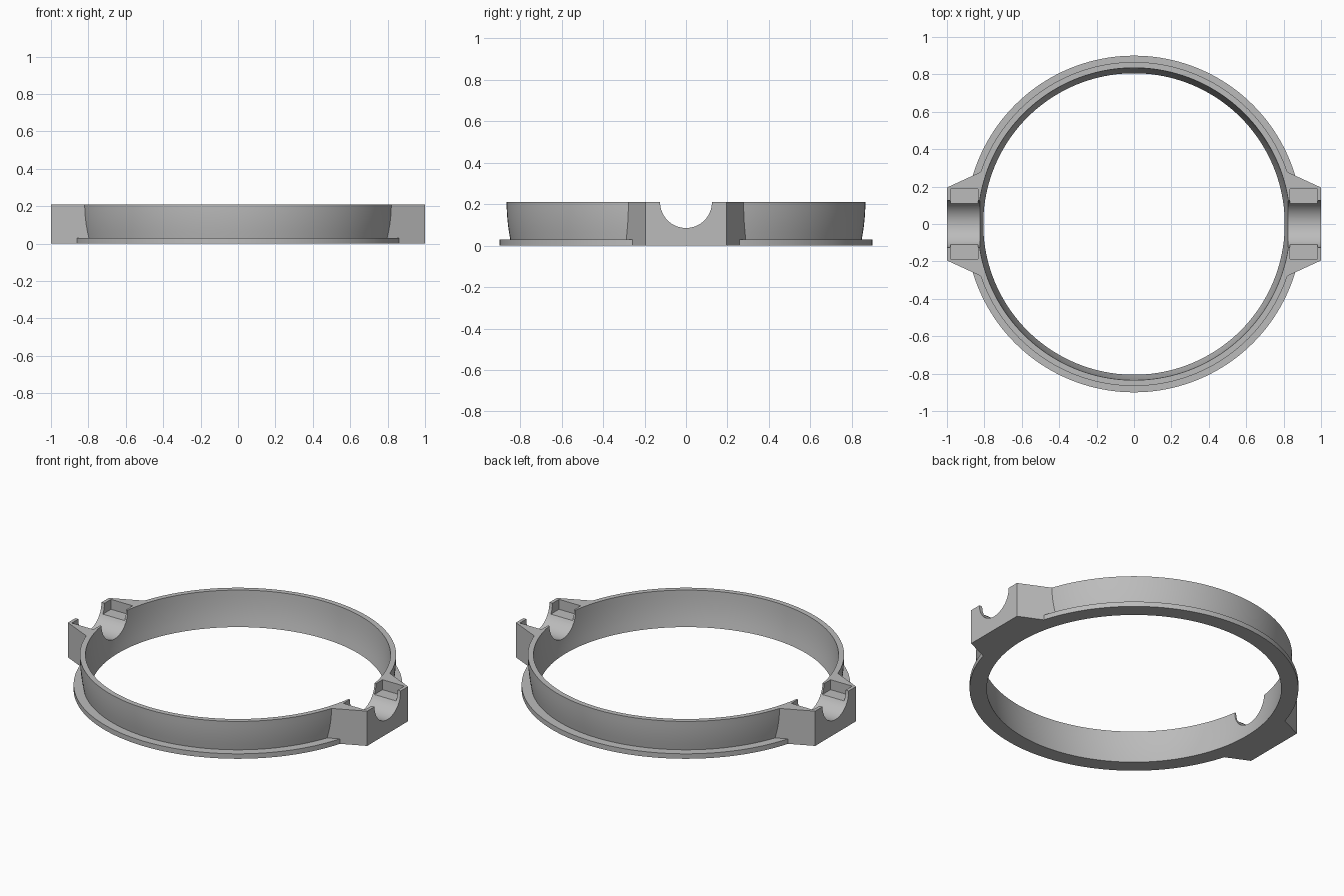
import bpy, bmesh, math
from mathutils import Matrix, Vector

default = bpy.data.objects.get("Cube")
if default:
    bpy.data.objects.remove(default, do_unlink=True)

HEIGHT = 0.21
SEGMENTS = 160

grey = bpy.data.materials.new("light_grey")
grey.use_nodes = True
grey.diffuse_color = (0.5, 0.5, 0.5, 1)
grey.node_tree.nodes["Principled BSDF"].inputs["Base Color"].default_value = (0.5, 0.5, 0.5, 1)


def make_object(name, bm):
    bmesh.ops.recalc_face_normals(bm, faces=bm.faces)
    mesh = bpy.data.meshes.new(name)
    bm.to_mesh(mesh)
    bm.free()
    mesh.materials.append(grey)
    obj = bpy.data.objects.new(name, mesh)
    bpy.context.collection.objects.link(obj)
    return obj


def lathe(name, profile):
    """Solid of revolution about z, capped at both ends."""
    bm = bmesh.new()
    rings = []
    for r, z in profile:
        angles = [math.tau * i / SEGMENTS for i in range(SEGMENTS)]
        rings.append([bm.verts.new((r * math.cos(a), r * math.sin(a), z)) for a in angles])
    for low, high in zip(rings, rings[1:]):
        for i in range(SEGMENTS):
            j = (i + 1) % SEGMENTS
            bm.faces.new((low[i], low[j], high[j], high[i]))
    bm.faces.new(rings[0])
    bm.faces.new(rings[-1])
    return make_object(name, bm)


def prism(name, outline, z0, z1):
    """Flat outline extruded upward."""
    bm = bmesh.new()
    face = bm.faces.new([bm.verts.new((x, y, z0)) for x, y in outline])
    top = bmesh.ops.extrude_face_region(bm, geom=[face])["geom"]
    verts = [v for v in top if isinstance(v, bmesh.types.BMVert)]
    bmesh.ops.translate(bm, verts=verts, vec=Vector((0, 0, z1 - z0)))
    return make_object(name, bm)


def combine(target, tool, operation):
    """Apply a boolean and remove the tool."""
    tool.hide_render = True
    mod = target.modifiers.new(tool.name, "BOOLEAN")
    mod.operation = operation
    mod.solver = "EXACT"
    mod.object = tool
    bpy.context.view_layer.objects.active = target
    bpy.ops.object.modifier_apply(modifier=mod.name)
    bpy.data.objects.remove(tool, do_unlink=True)


# Flanged ring body with a gently bulging wall
ring = lathe("clamp_ring", [(0.9, 0), (0.9, 0.03), (0.848, 0.03), (0.854, 0.065),
                            (0.859, 0.1), (0.863, 0.14), (0.865, 0.175), (0.866, HEIGHT)])

# Tapered side blocks
for side in (-1, 1):
    block = prism("side_block", [(side, -0.195), (side, 0.195),
                                 (side * 0.7, 0.333), (side * 0.7, -0.333)], 0, HEIGHT)
    combine(ring, block, "UNION")

# Flared central opening
bore = lathe("bore_cutter", [(0.804, -0.02), (0.806, 0), (0.815, 0.04), (0.823, 0.085),
                             (0.829, 0.13), (0.833, 0.175), (0.835, HEIGHT), (0.836, 0.25)])
combine(ring, bore, "DIFFERENCE")

# Half-round channel through both blocks
bm = bmesh.new()
bmesh.ops.create_cone(bm, cap_ends=True, segments=64, radius1=0.125, radius2=0.125, depth=2.4,
                      matrix=Matrix.Translation((0, 0, HEIGHT)) @ Matrix.Rotation(math.pi / 2, 4, "Y"))
combine(ring, make_object("channel_cutter", bm), "DIFFERENCE")

# Shallow pockets on either side of each channel
for side in (-1, 1):
    a, b = side * 0.835, side * 0.98
    pocket = prism("pocket_cutter", [(a, -0.187), (b, -0.187), (b, 0.187), (a, 0.187)], 0.15, 0.3)
    combine(ring, pocket, "DIFFERENCE")

# Smooth curved walls, crisp edges
bpy.ops.object.select_all(action="DESELECT")
ring.select_set(True)
bpy.context.view_layer.objects.active = ring
bpy.ops.object.shade_smooth_by_angle(angle=math.radians(25))
